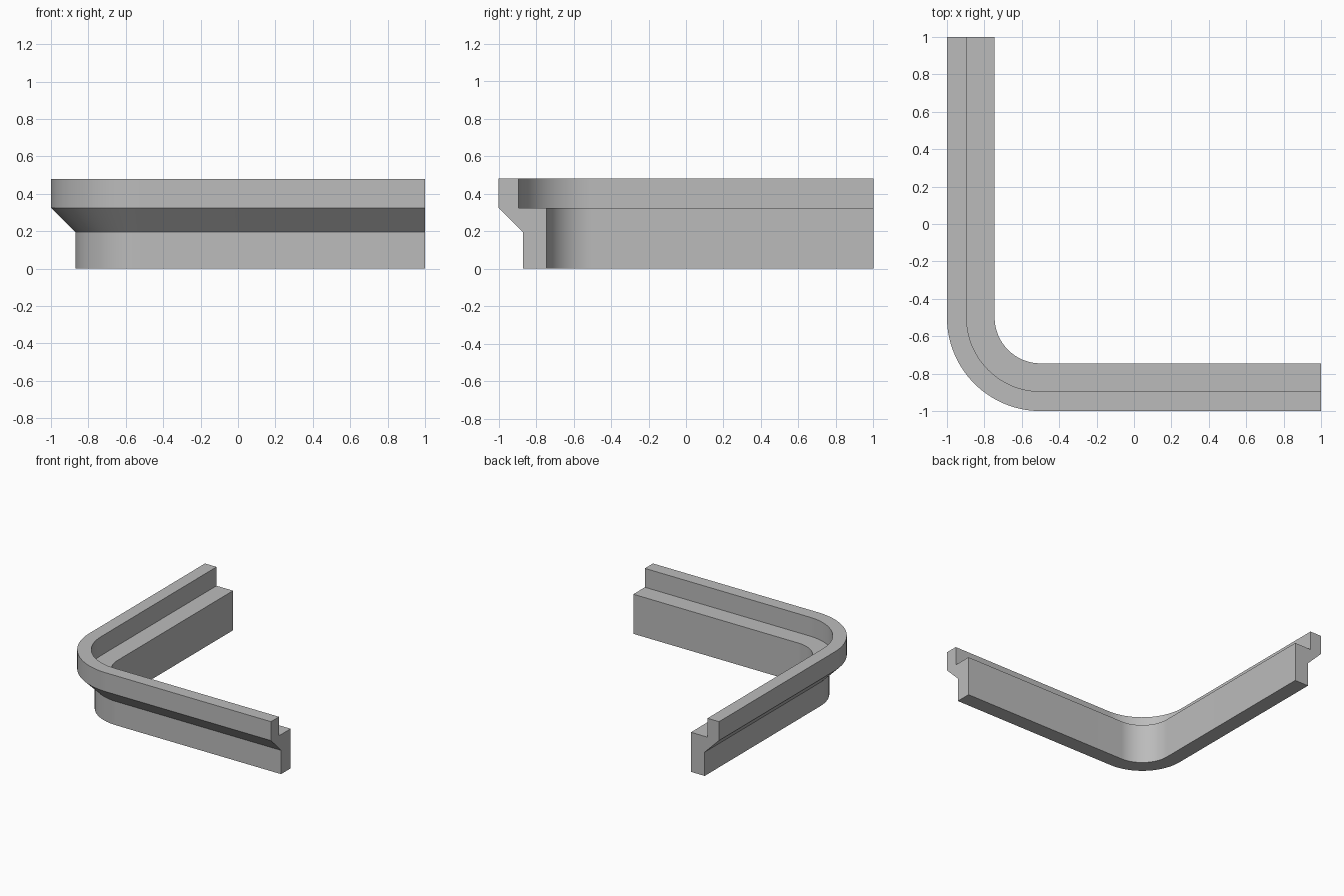
import bpy, bmesh, math

cube = bpy.data.objects.get("Cube")
if cube:
    bpy.data.objects.remove(cube, do_unlink=True)

# Single plain grey
grey = bpy.data.materials.new("plain grey")
grey.use_nodes = True
colour = (0.5, 0.5, 0.5, 1)
grey.diffuse_color = colour
grey.node_tree.nodes["Principled BSDF"].inputs["Base Color"].default_value = colour

# Moulding cross-section: (distance in from the outer edge, height)
PROFILE = [(0.13, 0), (0.255, 0), (0.255, 0.325), (0.105, 0.325),
           (0.105, 0.48), (0, 0.48), (0, 0.325), (0.13, 0.195)]
RADIUS = 0.5
CENTRE = RADIUS - 1
STEPS = 32

# Path stations: arc centre and outward direction, from back end to left end
stations = [(CENTRE, 1, math.pi)]
stations += [(CENTRE, CENTRE, math.pi * (1 + i / STEPS / 2)) for i in range(STEPS + 1)]
stations += [(1, CENTRE, math.pi * 1.5)]

# Sweep the section along the path and cap both ends
bm = bmesh.new()
rings = []
for cx, cy, angle in stations:
    rings.append([bm.verts.new((cx + (RADIUS - d) * math.cos(angle),
                                cy + (RADIUS - d) * math.sin(angle), z))
                  for d, z in PROFILE])
count = len(PROFILE)
for a, b in zip(rings, rings[1:]):
    for i in range(count):
        j = (i + 1) % count
        bm.faces.new((a[i], a[j], b[j], b[i]))
bm.faces.new(rings[0])
bm.faces.new(rings[-1])
bmesh.ops.recalc_face_normals(bm, faces=bm.faces)

mesh = bpy.data.meshes.new("corner_moulding")
bm.to_mesh(mesh)
bm.free()
mesh.materials.append(grey)
moulding = bpy.data.objects.new("corner_moulding", mesh)
bpy.context.collection.objects.link(moulding)

# Smooth bend, crisp profile edges
bpy.ops.object.select_all(action="DESELECT")
moulding.select_set(True)
bpy.context.view_layer.objects.active = moulding
bpy.ops.object.shade_smooth_by_angle(angle=math.radians(30))
